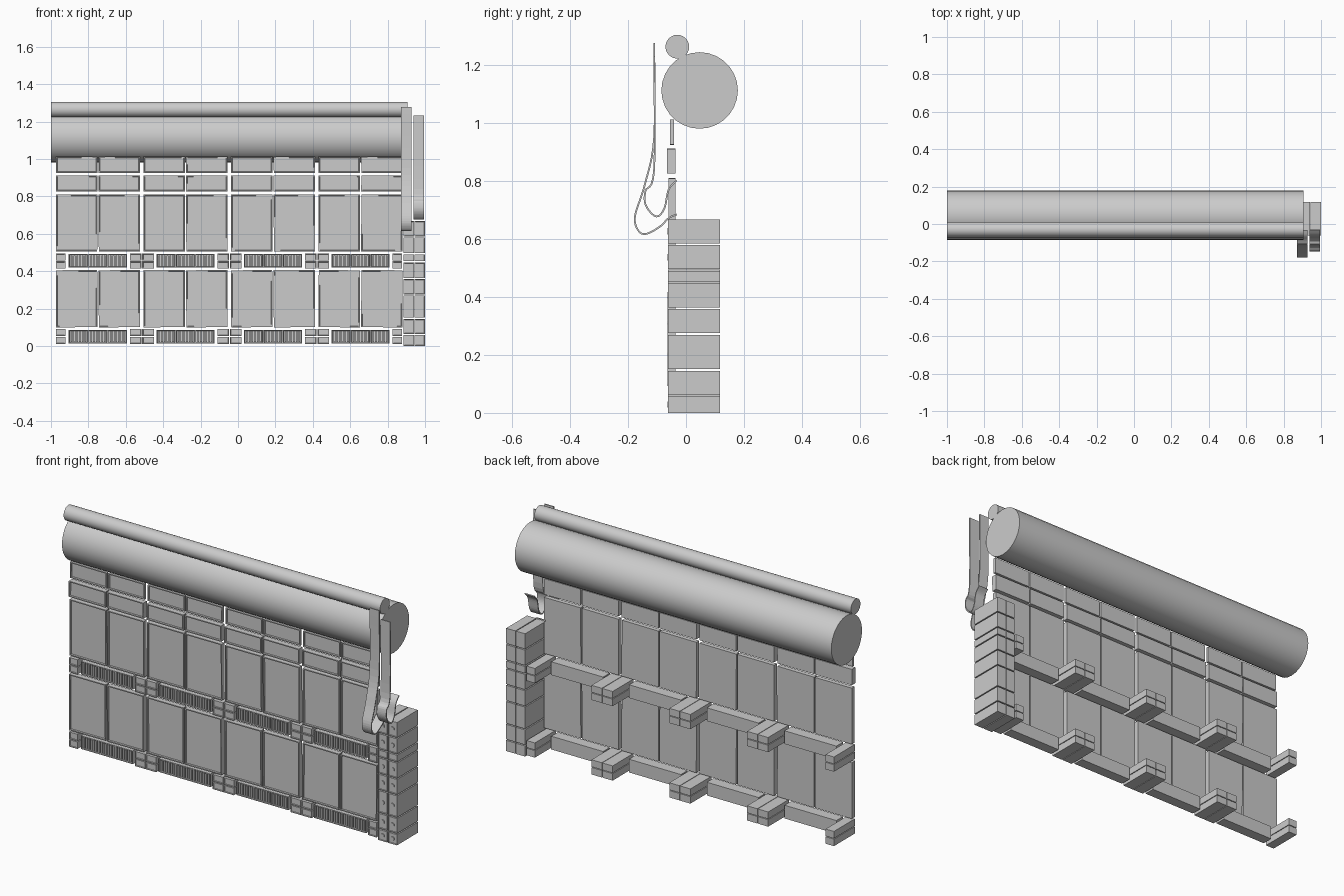
import bpy, bmesh, math, random
from mathutils import Matrix, Vector

random.seed(4)
if "Cube" in bpy.data.objects:
    bpy.data.objects.remove(bpy.data.objects["Cube"])

grey = bpy.data.materials.new("plain grey")
grey.use_nodes = True
GREY = (0.6, 0.6, 0.6, 1)
grey.diffuse_color = GREY
grey.node_tree.nodes["Principled BSDF"].inputs["Base Color"].default_value = GREY


def finish(bm, name):
    bmesh.ops.recalc_face_normals(bm, faces=bm.faces)
    mesh = bpy.data.meshes.new(name)
    bm.to_mesh(mesh)
    bm.free()
    mesh.materials.append(grey)
    obj = bpy.data.objects.new(name, mesh)
    bpy.context.collection.objects.link(obj)
    return obj


def add_box(bm, x, y, z, rim=0, depth=0, turn=0):
    """Box from (low, high) ranges; rim and depth sink a tray in its front."""
    center = Vector((sum(x) / 2, sum(y) / 2, sum(z) / 2))
    size = (x[1] - x[0], y[1] - y[0], z[1] - z[0])
    verts = bmesh.ops.create_cube(bm, size=1, matrix=Matrix.Diagonal((*size, 1)))["verts"]
    if rim:
        front = min({f for v in verts for f in v.link_faces},
                    key=lambda f: f.calc_center_median().y)
        ring = bmesh.ops.inset_region(bm, faces=[front], thickness=rim)["faces"]
        verts = list({v for f in ring for v in f.verts} | set(verts))
        walls = bmesh.ops.inset_region(bm, faces=[front], thickness=0.002, depth=-depth)["faces"]
        verts = list({v for f in walls for v in f.verts} | set(verts))
    move = Matrix.Translation(center) @ Matrix.Rotation(turn, 4, "Y")
    bmesh.ops.transform(bm, matrix=move, verts=verts)


def roll(name, y, z, radius, sides):
    bm = bmesh.new()
    place = Matrix.Translation((-0.0475, y, z)) @ Matrix.Rotation(math.pi / 2, 4, "Y")
    bmesh.ops.create_cone(bm, cap_ends=True, segments=sides, radius1=radius,
                          radius2=radius, depth=1.905, matrix=place)
    obj = finish(bm, name)
    bpy.ops.object.select_all(action="DESELECT")
    obj.select_set(True)
    bpy.context.view_layer.objects.active = obj
    bpy.ops.object.shade_smooth_by_angle(angle=math.radians(40))


# Large and small rolls along the top
roll("large_roll", 0.047, 1.113, 0.132, 28)
roll("small_roll", -0.03, 1.264, 0.041, 24)

BAY = 0.468
LEFT = -0.973

# Framed panels: two per bay in each row
rows = [("lower_panels", (0.1, 0.405), (-0.064, -0.036)),
        ("middle_panels", (0.505, 0.81), (-0.06, -0.036)),
        ("narrow_panels", (0.826, 0.912), (-0.066, -0.036)),
        ("top_panels", (0.925, 1.012), (-0.056, -0.042))]
for name, z, y in rows:
    bm = bmesh.new()
    for i in range(8):
        x = LEFT + (i // 2) * BAY + (i % 2) * 0.228
        add_box(bm, (x, x + 0.221), y, z, 0.008, 0.008, random.uniform(-0.007, 0.007))
    finish(bm, name)

# Horizontal rails with louvred fronts, and paired blocks between them
for level, base in (("lower", 0.01), ("upper", 0.415)):
    rail, fins, blocks = bmesh.new(), bmesh.new(), bmesh.new()
    z = (base + 0.004, base + 0.076)
    for bay in range(4):
        start = LEFT + 0.068 + bay * BAY
        for part in range(3):
            x = start + part * 0.104
            add_box(rail, (x, x + 0.104), (-0.058, 0), z, 0.006, 0.012)
            for k in range(6):
                fx = x + 0.012 + k * 0.0145
                add_box(fins, (fx, fx + 0.009), (-0.056, -0.045), (z[0] + 0.007, z[1] - 0.007))
        for x in (LEFT + bay * BAY, LEFT + 0.396 + bay * BAY):
            outer = (bay == 0 and x == LEFT) or (bay == 3 and x > LEFT + 3 * BAY)
            width = 0.05 if outer else 0.062
            x = x if outer else (x - 0.007 if x == LEFT + bay * BAY else x)
            for dz in (0, 0.042):
                add_box(blocks, (x, x + width), (-0.062, 0.118),
                        (base + dz, base + dz + 0.038), 0.006, 0.003)
    finish(rail, level + "_rail")
    finish(fins, level + "_louvre_fins")
    finish(blocks, level + "_support_blocks")

# Stacked end pillar in two columns, with round studs on the front
pillar, studs = bmesh.new(), bmesh.new()
edges = [0, 0.064, 0.151, 0.275, 0.364, 0.453, 0.496, 0.585, 0.674]
for x in ((0.886, 0.94), (0.945, 1.0)):
    for low, high in zip(edges, edges[1:]):
        add_box(pillar, x, (-0.062, 0.118), (low, high - 0.006), 0.005, 0.003)
        if high - low > 0.05:
            spot = (sum(x) / 2, -0.06, (low + high) / 2 - 0.003)
            place = Matrix.Translation(spot) @ Matrix.Rotation(math.pi / 2, 4, "X")
            bmesh.ops.create_cone(studs, cap_ends=True, segments=12, radius1=0.011,
                                  radius2=0.011, depth=0.008, matrix=place)
finish(pillar, "end_pillar")
finish(studs, "pillar_studs")


def strap(name, x, path):
    """Flat band: a smooth curve through (y, z) points, swept across x."""
    points = [Vector(p) for p in path]
    points = [points[0]] + points + [points[-1]]
    line = []
    for a, b, c, d in zip(points, points[1:], points[2:], points[3:]):
        for step in range(6):
            t = step / 6
            line.append(0.5 * (2 * b + (c - a) * t + (2 * a - 5 * b + 4 * c - d) * t ** 2
                               + (3 * b - a - 3 * c + d) * t ** 3))
    line.append(points[-1])
    bm = bmesh.new()
    sections = []
    for i, p in enumerate(line):
        along = (line[min(i + 1, len(line) - 1)] - line[max(i - 1, 0)]).normalized()
        side = Vector((-along.y, along.x)) * 0.003
        sections.append([bm.verts.new((px, *q)) for px, q in
                         ((x[0], p - side), (x[1], p - side), (x[1], p + side), (x[0], p + side))])
    for a, b in zip(sections, sections[1:]):
        for k in range(4):
            bm.faces.new((a[k], a[(k + 1) % 4], b[(k + 1) % 4], b[k]))
    bm.faces.new(sections[0])
    bm.faces.new(sections[-1])
    finish(bm, name)


# Hanging straps with hooked ends
strap("long_strap", (0.871, 0.928),
      [(-0.11, 1.277), (-0.11, 0.95), (-0.143, 0.785), (-0.176, 0.68), (-0.165, 0.63),
       (-0.137, 0.618), (-0.09, 0.643), (-0.06, 0.672), (-0.032, 0.685)])
strap("short_strap", (0.937, 0.994),
      [(-0.11, 1.232), (-0.11, 0.84), (-0.14, 0.765), (-0.138, 0.715), (-0.103, 0.678),
       (-0.075, 0.705), (-0.06, 0.77), (-0.032, 0.802)])
